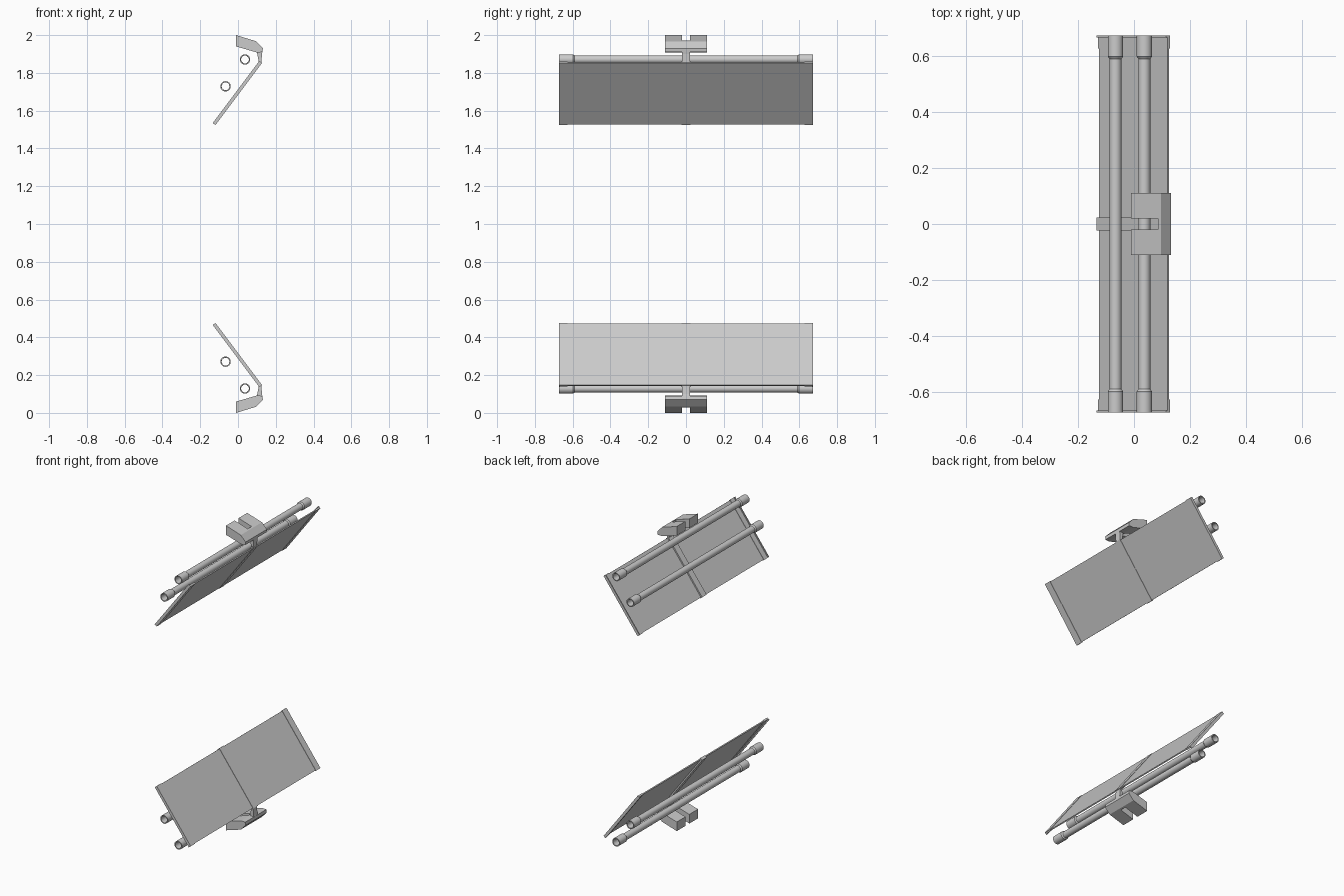
import bpy, bmesh, math
from mathutils import Vector

if "Cube" in bpy.data.objects:
    bpy.data.objects.remove(bpy.data.objects["Cube"])

# Everything is modelled for the upper assembly relative to z = 1;
# a Z mirror produces the lower assembly.


def finish(name, bm, smooth=False):
    bmesh.ops.recalc_face_normals(bm, faces=bm.faces)
    mesh = bpy.data.meshes.new(name)
    bm.to_mesh(mesh)
    bm.free()
    ob = bpy.data.objects.new(name, mesh)
    ob.location = (0, 0, 1)
    bpy.context.collection.objects.link(ob)
    if smooth:
        bpy.ops.object.select_all(action='DESELECT')
        ob.select_set(True)
        bpy.context.view_layer.objects.active = ob
        bpy.ops.object.shade_smooth_by_angle(angle=math.radians(35))
    m = ob.modifiers.new("lower_copy", 'MIRROR')
    m.use_axis = (False, False, True)
    m.use_mirror_merge = False
    return ob


def prism(bm, profile, y0, y1):
    """Extrude an x,z profile along y."""
    f = bm.faces.new([bm.verts.new((x, y0, z - 1)) for x, z in profile])
    r = bmesh.ops.extrude_face_region(bm, geom=[f])
    vs = [v for v in r['geom'] if isinstance(v, bmesh.types.BMVert)]
    bmesh.ops.translate(bm, verts=vs, vec=(0, y1 - y0, 0))


# Slanted panel: along = up its slope, out = towards the tubes
ALONG = Vector((0.6, 0.8))
OUT = Vector((-0.8, 0.6))
MID = Vector((-0.003, 1.694))


def slab(a0, a1, n0, n1):
    return [tuple(MID + ALONG * a + OUT * n)
            for a, n in ((a0, n0), (a1, n0), (a1, n1), (a0, n1))]


H = 0.206
bm = bmesh.new()
for s in (-1, 1):
    prism(bm, slab(-H + 0.003, H - 0.003, -0.007, 0.0), s * 0.023, s * 0.627)
finish("reflector_panels", bm)

# Frame: centre rib, end strips and thin end lips
bm = bmesh.new()
prism(bm, slab(-H, H, -0.009, 0.009), -0.023, 0.023)
for s in (-1, 1):
    prism(bm, slab(-H, H, -0.009, 0.002), s * 0.627, s * 0.666)
    prism(bm, slab(-H, H, -0.009, 0.009), s * 0.666, s * 0.673)
finish("panel_frame", bm)

# Hollow tubes with thicker end collars
TUBE = [(-0.673, 0.0275), (-0.598, 0.0275), (-0.59, 0.0215), (0.59, 0.0215),
        (0.598, 0.0275), (0.673, 0.0275), (0.673, 0.0215), (0.66, 0.0205),
        (-0.66, 0.0205), (-0.673, 0.0215)]
SIDES = 32
for name, cx, cz in (("tube_inner", 0.037, 1.871), ("tube_outer", -0.066, 1.729)):
    bm = bmesh.new()
    rings = []
    for y, r in TUBE:
        rings.append([bm.verts.new((cx + r * math.cos(2 * math.pi * i / SIDES), y,
                                    cz - 1 + r * math.sin(2 * math.pi * i / SIDES)))
                      for i in range(SIDES)])
    for k, a in enumerate(rings):
        b = rings[(k + 1) % len(rings)]
        for i in range(SIDES):
            j = (i + 1) % SIDES
            bm.faces.new((a[i], a[j], b[j], b[i]))
    finish(name, bm, smooth=True)

# Mounting hook: two prongs joined by a solid back
SLOT = 0.085
top_z = 2 - (SLOT + 0.01) * 0.033 / 0.107
low_z = 1.94 - (SLOT + 0.01) * 0.032 / 0.11
bm = bmesh.new()
for s in (-1, 1):
    prism(bm, [(-0.01, 2.0), (0.097, 1.967), (0.132, 1.93), (0.129, 1.91),
               (0.1, 1.908), (-0.01, 1.94)], s * 0.02, s * 0.11)
prism(bm, [(SLOT, top_z), (0.097, 1.967), (0.132, 1.93), (0.129, 1.91),
           (0.1, 1.908), (SLOT, low_z)], -0.02, 0.02)
finish("mounting_hook", bm)

# Stem from hook to panel
bm = bmesh.new()
prism(bm, [(0.1, 1.909), (0.129, 1.911), (0.127, 1.9), (0.124, 1.855), (0.11, 1.86)],
      -0.02, 0.02)
finish("hook_stem", bm)
